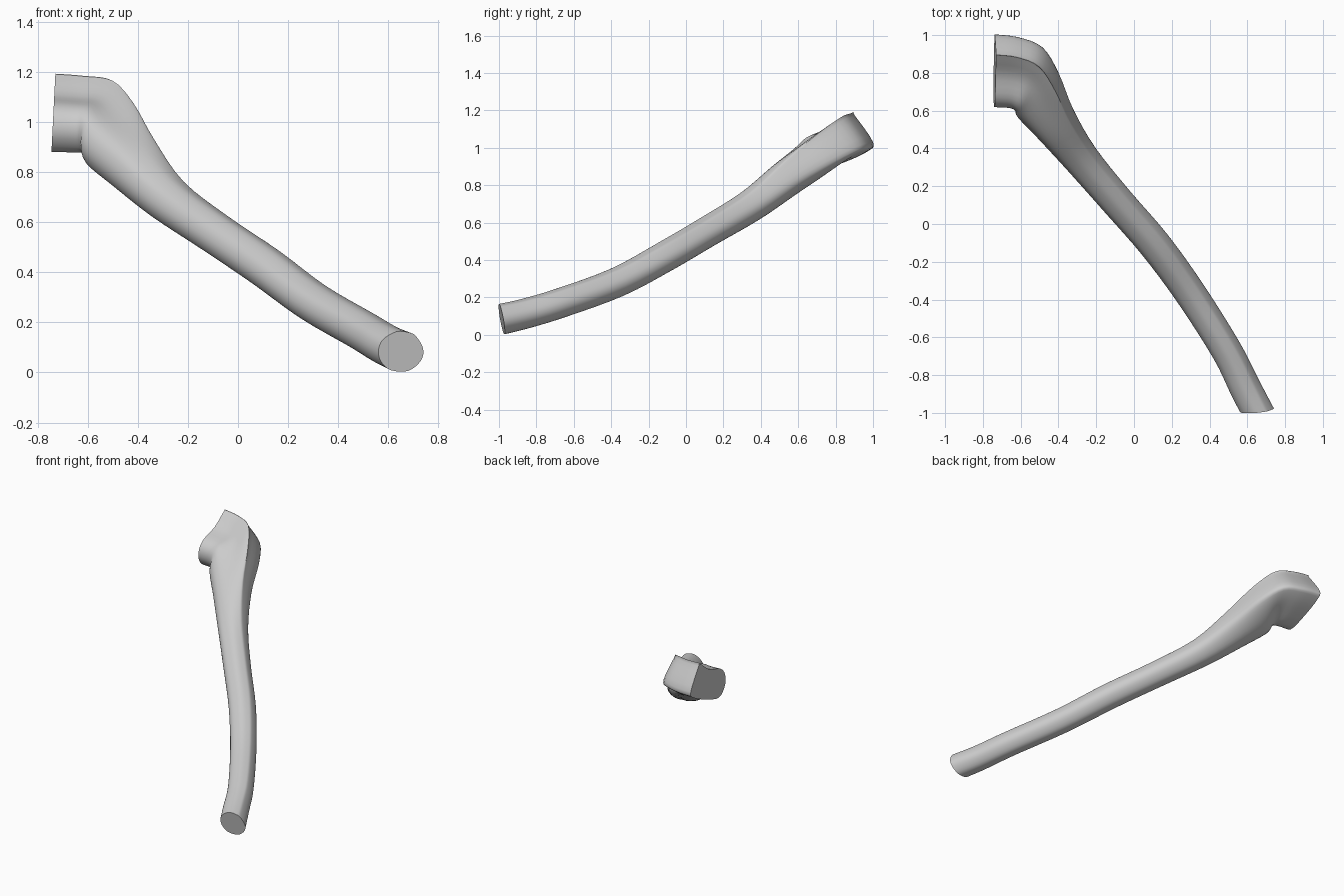
import bpy, bmesh, math
from mathutils import Vector

if "Cube" in bpy.data.objects:
    bpy.data.objects.remove(bpy.data.objects["Cube"])

# Head outline in (side, up) coordinates, and matching points on a round shaft
HEAD = [(.19, .02), (.092, .163), (.078, .175), (-.02, .10), (-.14, .058), (-.188, .0),
        (-.18, -.075), (-.11, -.13), (.03, -.09), (.16, -.03)]
ANGLES = [8, 48, 68, 102, 145, 180, 212, 245, 290, 334]

# Stations: centre, facing direction (None = follow path), round radii, head blend, head scale
STATIONS = [
    ((.65, -.985, .083), (-.1, 1, .18), (.09, .083), 0, 1),
    ((.585, -.86, .113), None, (.083, .081), 0, 1),
    ((.49, -.67, .17), None, (.081, .08), 0, 1),
    ((.30, -.37, .28), None, (.083, .08), 0, 1),
    ((.11, -.11, .42), None, (.086, .082), 0, 1),
    ((-.09, .12, .555), None, (.087, .082), 0, 1),
    ((-.28, .345, .69), None, (.09, .087), .05, 1),
    ((-.415, .53, .83), (-.62, .68, .48), (.10, .105), .3, .9),
    ((-.505, .68, .935), (-.76, .63, .36), (.12, .12), .65, .95),
    ((-.555, .765, .995), (-.92, .38, .14), (.15, .12), .95, .96),
    ((-.635, .80, 1.005), (-.99, .12, .05), (.15, .12), 1, .98),
    ((-.738, .81, 1.01), (-1, 0, .05), (.15, .12), 1, 1),
]


def spline(pts, steps, closed):
    """Catmull-Rom through a list of vectors."""
    n, out = len(pts), []
    get = (lambda i: pts[i % n]) if closed else (lambda i: pts[max(0, min(n - 1, i))])
    for i in range(n if closed else n - 1):
        a, b, c, d = (get(i + k) for k in (-1, 0, 1, 2))
        for s in range(steps):
            t = s / steps
            out.append(.5 * (2 * b + (c - a) * t + (2 * a - 5 * b + 4 * c - d) * t ** 2
                             + (3 * b - a - 3 * c + d) * t ** 3))
    return out if closed else out + [pts[-1]]


def ring(i):
    """Cross-section at one station, placed square to its direction."""
    centre, facing, (rs, ru), w, scale = STATIONS[i]
    t = Vector(facing) if facing else Vector(STATIONS[i + 1][0]) - Vector(STATIONS[i - 1][0])
    t.normalize()
    side = t.cross(Vector((0, 0, 1))).normalized()
    up = side.cross(t)
    pts = []
    for (hs, hu), ang in zip(HEAD, ANGLES):
        a = math.radians(ang)
        s = rs * math.cos(a) * (1 - w) + hs * scale * w
        u = ru * math.sin(a) * (1 - w) + hu * scale * w
        pts.append(Vector(centre) + side * s + up * u)
    return spline(pts, 4, True)


# Loft the curved shaft into the bent head and close both ends
rings = [ring(i) for i in range(len(STATIONS))]
columns = [spline(list(col), 4, False) for col in zip(*rings)]
bm = bmesh.new()
grid = [[bm.verts.new(p) for p in col] for col in columns]
for c, nxt in zip(grid, grid[1:] + grid[:1]):
    for j in range(len(c) - 1):
        bm.faces.new((c[j], nxt[j], nxt[j + 1], c[j + 1]))
bm.faces.new([c[0] for c in grid])
bm.faces.new([c[-1] for c in grid])
bmesh.ops.recalc_face_normals(bm, faces=bm.faces)

mesh = bpy.data.meshes.new("curved_handle")
bm.to_mesh(mesh)
bm.free()
handle = bpy.data.objects.new("curved_handle", mesh)
bpy.context.collection.objects.link(handle)
bpy.context.view_layer.objects.active = handle
handle.select_set(True)
bpy.ops.object.shade_smooth_by_angle(angle=math.radians(40))
